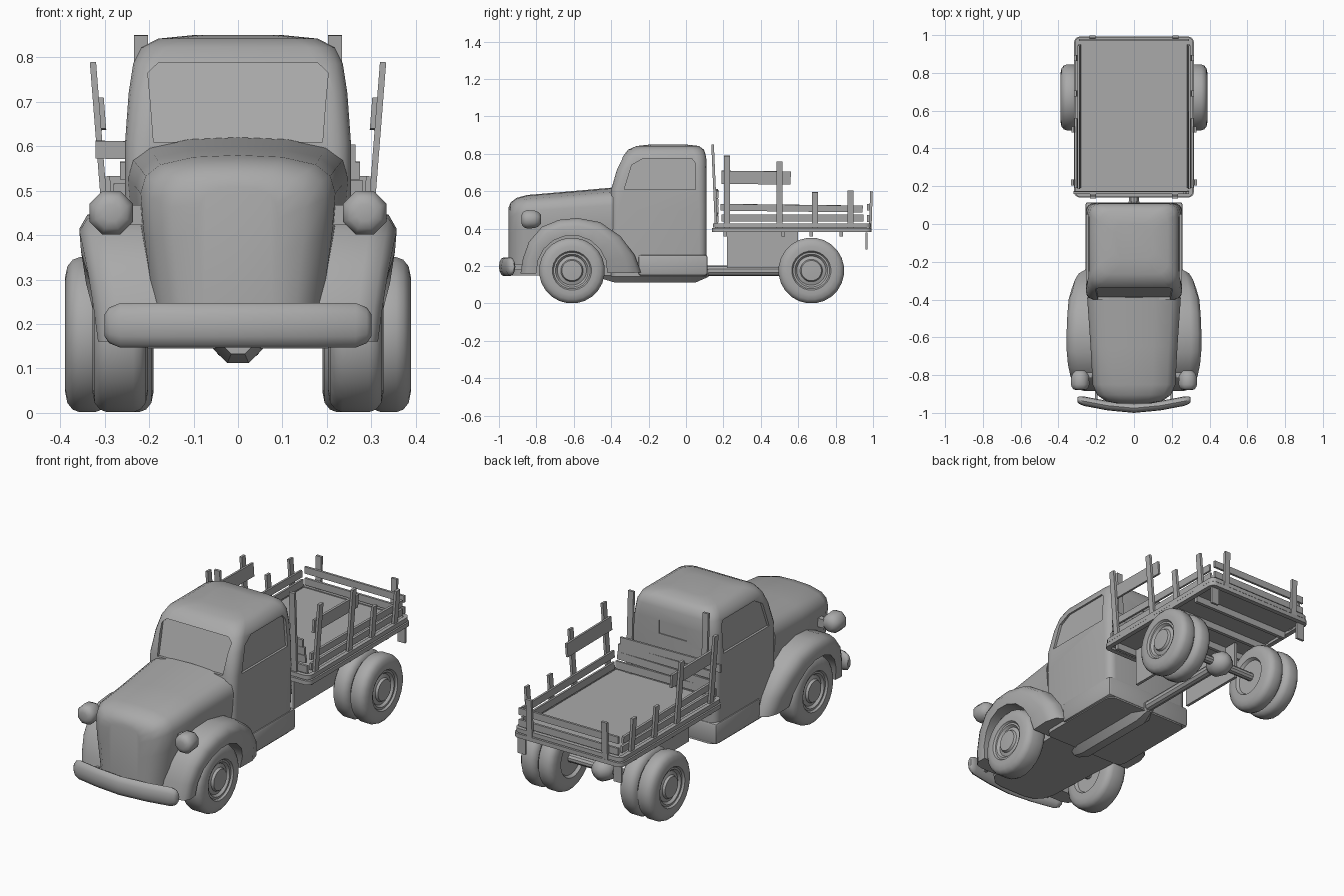
import bpy, bmesh
from math import sin, cos, pi, radians, tan
from mathutils import Matrix, Euler, Vector

if "Cube" in bpy.data.objects:
    bpy.data.objects.remove(bpy.data.objects["Cube"])

paint = bpy.data.materials.new("dark_grey")
paint.diffuse_color = (.4, .4, .4, 1)
paint.use_nodes = True
paint.node_tree.nodes["Principled BSDF"].inputs["Base Color"].default_value = paint.diffuse_color


def finish(bm, name, angle=None):
    bmesh.ops.recalc_face_normals(bm, faces=bm.faces)
    me = bpy.data.meshes.new(name)
    bm.to_mesh(me)
    bm.free()
    me.materials.append(paint)
    ob = bpy.data.objects.new(name, me)
    bpy.context.collection.objects.link(ob)
    if angle:
        smooth(ob, angle)
    return ob


def activate(ob):
    bpy.ops.object.select_all(action='DESELECT')
    ob.select_set(True)
    bpy.context.view_layer.objects.active = ob


def smooth(ob, angle):
    activate(ob)
    bpy.ops.object.shade_smooth_by_angle(angle=radians(angle))


def loft(name, rings, angle=35):
    bm = bmesh.new()
    vs = [[bm.verts.new(p) for p in r] for r in rings]
    n = len(vs[0])
    for a, b in zip(vs, vs[1:]):
        for i in range(n):
            j = (i + 1) % n
            bm.faces.new((a[i], a[j], b[j], b[i]))
    bm.faces.new(vs[0])
    bm.faces.new(vs[-1])
    return finish(bm, name, angle)


def box(name, center, size, rot=(0, 0, 0), bevel=0):
    bm = bmesh.new()
    m = Matrix.LocRotScale(Vector(center), Euler(rot), Vector(size))
    bmesh.ops.create_cube(bm, size=1, matrix=m)
    if bevel:
        bmesh.ops.bevel(bm, geom=bm.edges[:], offset=bevel, segments=2,
                        affect='EDGES', profile=0.5)
    return finish(bm, name, 35 if bevel else None)


def lathe(name, center, axis, profile, n=24, angle=35):
    """profile: (distance along axis, radius)"""
    rings = []
    for t, r in profile:
        ring = []
        for k in range(n):
            a = 2 * pi * (k + 0.5) / n
            u, v = r * cos(a), r * sin(a)
            p = (t, u, v) if axis == 'x' else (u, t, v)
            ring.append(Vector(center) + Vector(p))
        rings.append(ring)
    return loft(name, rings, angle)


def rrect(hw, y0, y1, r, z, n=4):
    pts = []
    for cx, cy, a0 in ((hw - r, y1 - r, 0), (r - hw, y1 - r, 90),
                       (r - hw, y0 + r, 180), (hw - r, y0 + r, 270)):
        for k in range(n + 1):
            a = radians(a0 + 90 * k / n)
            pts.append((cx + r * cos(a), cy + r * sin(a), z))
    return pts


def cut(ob, rings):
    c = loft("cutter", rings, None)
    c.hide_render = True
    m = ob.modifiers.new("cut", 'BOOLEAN')
    m.operation, m.solver, m.object = 'DIFFERENCE', 'EXACT', c
    activate(ob)
    bpy.ops.object.modifier_apply(modifier=m.name)
    bpy.data.objects.remove(c)


# cab with shallow window recesses
cab = loft("cab", [rrect(*s) for s in (
    (.245, -.40, .11, .04, .145), (.25, -.40, .11, .04, .26), (.254, -.40, .11, .04, .50),
    (.254, -.40, .11, .045, .61), (.246, -.368, .11, .05, .72), (.236, -.338, .108, .055, .785),
    (.218, -.31, .096, .06, .822), (.18, -.265, .07, .06, .842), (.10, -.19, .0, .05, .85))], None)
front = lambda z: -.40 + (z - .61) * .34 + .014
side = lambda z: .254 - (z - .61) * .09 - .012
shield = [(-.19, .61), (.19, .61), (.197, .70), (.203, .765), (.18, .787),
          (-.18, .787), (-.203, .765), (-.197, .70)]
cut(cab, [[(x, front(z), z) for x, z in shield], [(x, -.6, z) for x, z in shield]])
pane = [(-.33, .61), (.05, .61), (.05, .75), (.03, .775), (-.23, .775), (-.29, .74)]
for s in (1, -1):
    cut(cab, [[(s * side(z), y, z) for y, z in pane], [(s * .4, y, z) for y, z in pane]])
rear = [(-.08, .65), (.08, .65), (.08, .72), (-.08, .72)]
cut(cab, [[(x, .105, z) for x, z in rear], [(x, .3, z) for x, z in rear]])
smooth(cab, 40)
box("cab_sill", (0, -.07, .205), (.514, .37, .11), bevel=.012)

# hood and nose
half = [(.83, 0), (.86, .2), (.965, .58), (1, .8), (.95, .89), (.8, .95), (.45, .99), (0, 1)]
section = half + [(-x, z) for x, z in half[-2::-1]]
loft("hood", [[(x * hw, y, .15 + z * (top - .15)) for x, z in section] for y, hw, top in (
    (-.95, .09, .51), (-.938, .15, .54), (-.905, .195, .565), (-.85, .219, .58),
    (-.65, .23, .597), (-.39, .248, .62))], 50)

# bumper, bowed in plan
bump = []
for x, k in ((-.30, .5), (-.29, .8), (-.265, 1), (-.14, 1), (0, 1), (.14, 1), (.265, 1), (.29, .8), (.30, .5)):
    y = -.975 + .045 * (abs(x) / .30) ** 1.6
    bump.append([(x, y + .025 * k * cos(a), .197 + .05 * k * sin(a))
                 for a in (2 * pi * i / 12 for i in range(12))])
loft("bumper", bump, 50)

# front fenders, headlights, brackets
outer = [(-.885, .16, .315), (-.872, .24, .325), (-.84, .33, .337), (-.77, .41, .35),
         (-.68, .447, .357), (-.58, .457, .357), (-.46, .435, .353), (-.35, .36, .346),
         (-.275, .26, .33), (-.24, .165, .31)]
lens = [(-.055, .02), (-.05, .038), (-.04, .047), (-.025, .053), (.015, .051), (.035, .042), (.05, .025)]
for s in (1, -1):
    rings = []
    for i, (y, z, xo) in enumerate(outer):
        a = radians(184 - 188 * i / (len(outer) - 1))
        O, A = Vector((y, z)), Vector((-.61 + .19 * cos(a), .175 + .19 * sin(a)))
        rings.append([(s * x, *O.lerp(A, f)) for x, f in (
            (.17, 0), (xo - .055, 0), (xo - .018, .12), (xo, .45), (xo - .004, 1), (.17, 1))])
    loft("front_fender", rings, 55)
    lathe("headlight", (s * .285, -.825, .45), 'y', lens, 8, 50)
    box("headlight_bracket", (s * .225, -.80, .445), (.06, .03, .045))
    box("bumper_bracket", (s * .2, -.90, .195), (.015, .12, .03))


# wheels: single front, dual rear
def tyre(w):
    h = w / 2
    return [(-h + .015, .06), (-h + .015, .09), (-h, .10), (-h, .13), (-h + .005, .155), (-h + .017, .17),
            (-h + .033, .176), (h - .033, .176), (h - .017, .17), (h - .005, .155), (h, .13),
            (h, .105), (h - .01, .098), (h - .01, .088), (h - .022, .078), (h - .016, .06),
            (h - .004, .054), (h - .002, .02)]


for s in (1, -1):
    for x, y, w, n in ((.265, -.61, .125, "front_wheel"), (.24, .67, .10, "rear_inner_wheel"),
                       (.339, .67, .10, "rear_outer_wheel")):
        lathe(n, (s * x, y, .176), 'x', [(s * t, r) for t, r in tyre(w)], 24, 40)

# running gear
for y, n in ((-.61, "front_axle"), (.67, "rear_axle")):
    lathe(n, (0, y, .175), 'x', [(-.3, .022), (.3, .022)], 10)
lathe("differential", (0, .67, .175), 'y', [(-.07, .028), (-.045, .052), (0, .063), (.045, .052), (.07, .02)], 12, 60)
lathe("gearbox", (0, 0, .17), 'y', [(-.45, .04), (-.38, .063), (.05, .063), (.12, .03)], 8)
lathe("drive_shaft", (0, 0, .175), 'y', [(.08, .027), (.64, .027)], 10)

# flat bed: deck, double rim, supports
box("deck", (0, .565, .41), (.59, .80, .03))
for z, grow, n in ((.392, .0, "lower_rim"), (.418, -.004, "upper_rim")):
    o = [rrect(.317 + grow, .14 - grow, .992 + grow, .03, zz) for zz in (z - .011, z + .011)]
    i = [rrect(.292, .165, .967, .01, zz) for zz in (z - .011, z + .011)]
    bm = bmesh.new()
    vs = [[bm.verts.new(p) for p in r] for r in (o[0], o[1], i[1], i[0])]
    for k in range(4):
        a, b = vs[k], vs[(k + 1) % 4]
        for j in range(len(a)):
            m = (j + 1) % len(a)
            bm.faces.new((a[j], a[m], b[m], b[j]))
    finish(bm, n, 35)
for y in (.21, .52, .67, .83):
    box("bed_crossmember", (0, y, .375), (.58, .018, .035))
for s in (1, -1):
    box("chassis_panel", (s * .165, .41, .29), (.015, .38, .20))
    box("tail_lamp", (s * .28, .965, .335), (.045, .012, .09))

# stake sides, leaning outwards
lean = radians(4.5)
for s in (1, -1):
    for y, top in ((.22, .79), (.50, .76), (.69, .595), (.88, .605)):
        h = top - .39
        box("side_stake", (s * (.295 + h / 2 * tan(lean)), y, .39 + h / 2), (.014, .032, h), (0, s * lean, 0))
    for z, y0, y1, w, tilt in ((.457, .19, .95, .036, 0), (.51, .185, .945, .036, -.012),
                               (.673, .19, .56, .07, -.01)):
        box("side_slat", (s * (.283 + (z - .39) * tan(lean)), (y0 + y1) / 2, z),
            (.012, y1 - y0, w), (tilt, s * lean, 0))
    # headboard and tailgate stakes
    box("headboard_stake", (s * .218, .152, .625), (.032, .014, .45), (radians(2.5), 0, 0))
    box("tail_stake", (s * .22, .988, .495), (.032, .014, .21), (radians(-2), 0, 0))
for x, z, w, tilt in ((0, .455, .58, .01), (.0, .50, .56, -.015), (.005, .545, .54, 0), (-.028, .588, .585, .015)):
    box("headboard_slat", (x, .167, z), (w, .012, .04), (radians(2.5), tilt, 0))
for z in (.455, .515):
    box("tail_slat", (0, .974, z), (.58, .012, .036))
